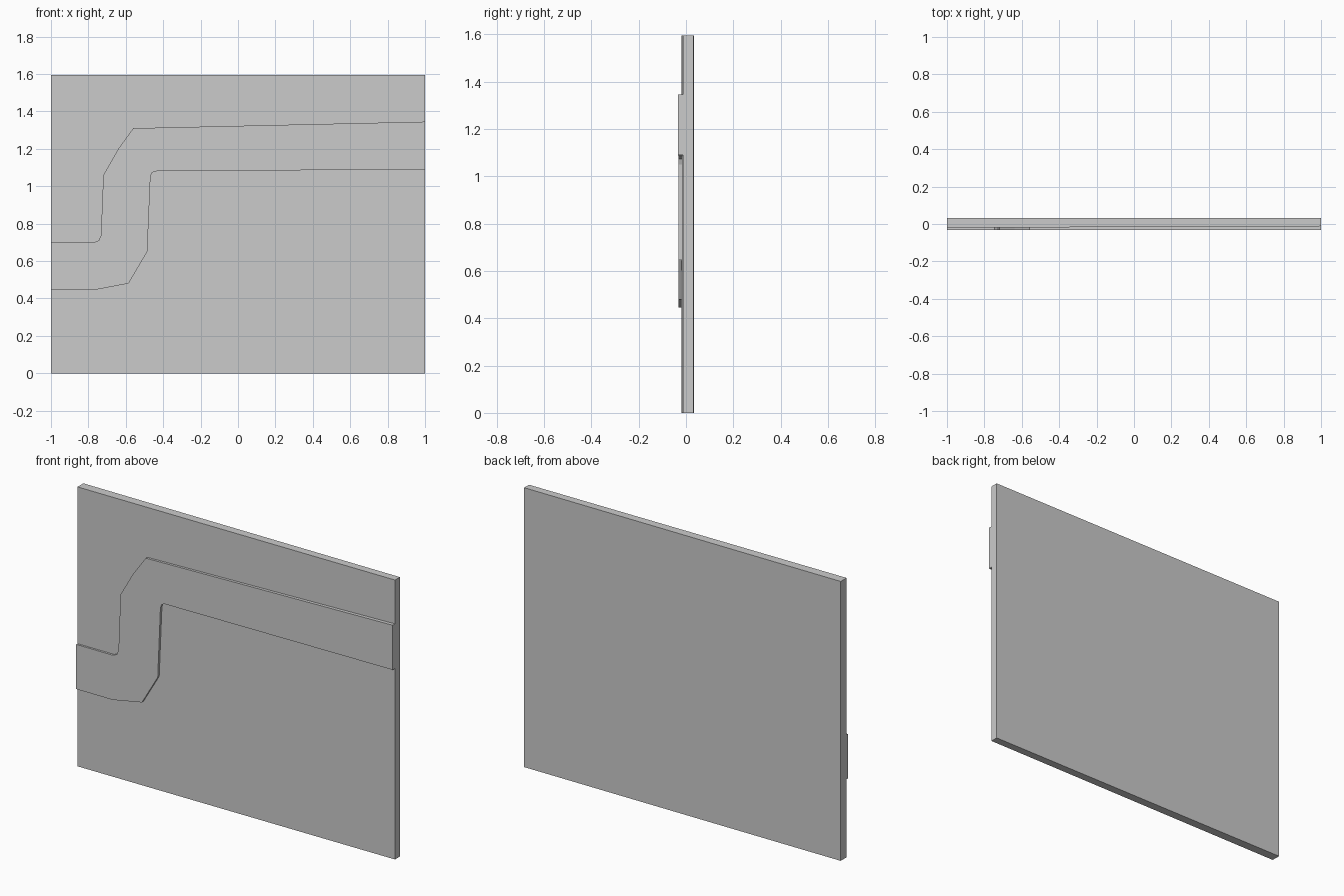
import bpy
import bmesh

cube = bpy.data.objects.get("Cube")
if cube:
    bpy.data.objects.remove(cube, do_unlink=True)

grey = bpy.data.materials.new("plain grey")
grey.use_nodes = True
GREY = (0.6, 0.6, 0.6, 1)
grey.diffuse_color = GREY
grey.node_tree.nodes["Principled BSDF"].inputs["Base Color"].default_value = GREY


def plate(name, outline, front, back):
    """Extrude an x-z outline between two planes, each given as y at the right and left ends."""
    def depth(x, ends):
        return ends[0] + (ends[1] - ends[0]) * (x + 1) / 2

    bm = bmesh.new()
    rings = [[bm.verts.new((x, depth(x, ends), z)) for x, z in outline]
             for ends in (front, back)]
    bm.faces.new(rings[0])
    bm.faces.new(rings[1][::-1])
    n = len(outline)
    for i in range(n):
        j = (i + 1) % n
        bm.faces.new((rings[0][i], rings[1][i], rings[1][j], rings[0][j]))
    bmesh.ops.recalc_face_normals(bm, faces=bm.faces)
    mesh = bpy.data.meshes.new(name)
    bm.to_mesh(mesh)
    bm.free()
    mesh.materials.append(grey)
    obj = bpy.data.objects.new(name, mesh)
    bpy.context.collection.objects.link(obj)
    return obj


# Flat panel, slightly thicker at its right end
plate("panel", [(-1, 0), (1, 0), (1, 1.595), (-1, 1.595)],
      (-0.02, -0.012), (0.033, 0.032))

# Raised stepped band across the front
upper_edge = [(-1, 0.70), (-0.77, 0.70), (-0.745, 0.71), (-0.733, 0.735),
              (-0.72, 1.06), (-0.64, 1.20), (-0.56, 1.31), (1, 1.345)]
lower_edge = [(1, 1.09), (-0.44, 1.08), (-0.46, 1.073), (-0.468, 1.05),
              (-0.485, 0.65), (-0.585, 0.48), (-0.77, 0.445), (-1, 0.445)]
plate("raised_band", upper_edge + lower_edge, (-0.031, -0.033), (-0.01, -0.005))
